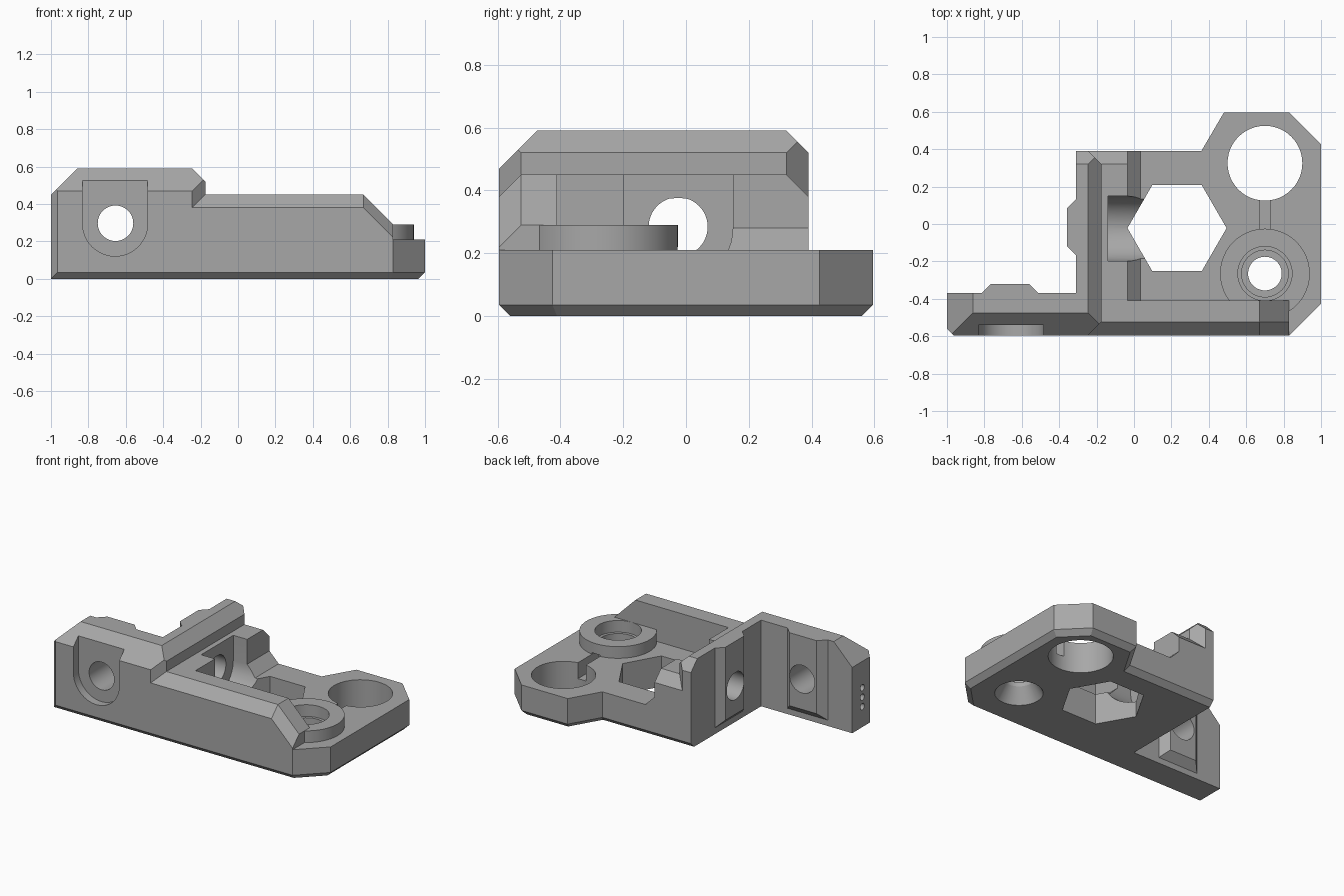
import bpy, bmesh, math
from mathutils import Vector

old = bpy.data.objects.get("Cube")
if old:
    bpy.data.objects.remove(old, do_unlink=True)

grey = bpy.data.materials.new("mid grey plastic")
grey.use_nodes = True
tone = (0.39, 0.39, 0.39, 1)
grey.diffuse_color = tone
grey.node_tree.nodes["Principled BSDF"].inputs["Base Color"].default_value = tone


def finish(name, bm):
    bmesh.ops.recalc_face_normals(bm, faces=bm.faces)
    mesh = bpy.data.meshes.new(name)
    bm.to_mesh(mesh)
    bm.free()
    mesh.materials.append(grey)
    part = bpy.data.objects.new(name, mesh)
    bpy.context.collection.objects.link(part)
    return part


def block(name, x, y, z, chamfers):
    """Box whose edges or corners, named by the faces that meet there, are cut away."""
    bm = bmesh.new()
    bmesh.ops.create_cube(bm, size=1)
    for vert in bm.verts:
        vert.co = [span[0] if c < 0 else span[1] for span, c in zip((x, y, z), vert.co)]
    for faces, size in chamfers.items():
        normal, point = Vector(), Vector()
        for sign, axis in zip(faces[::2], faces[1::2]):
            i = "xyz".index(axis)
            normal[i] = 1 if sign == "+" else -1
            point[i] = (x, y, z)[i][sign == "+"]
        point[i] -= normal[i] * size
        geom = bm.verts[:] + bm.edges[:] + bm.faces[:]
        bmesh.ops.bisect_plane(bm, geom=geom, plane_co=point, plane_no=normal.normalized(),
                               clear_outer=True, dist=1e-5)
        bmesh.ops.holes_fill(bm, edges=[e for e in bm.edges if e.is_boundary])
    return finish(name, bm)


def prism(name, outline, axis, lo, hi, bevel=None):
    """Extrude a 2D outline along an axis, with an optional chamfer around the low end."""
    bm = bmesh.new()
    rings = []
    for level in (lo, hi):
        ring = []
        for point in outline:
            co = list(point)
            co.insert("xyz".index(axis), level)
            ring.append(bm.verts.new(co))
        bm.faces.new(ring)
        rings.append(ring)
    bridge(bm, *rings)
    bmesh.ops.recalc_face_normals(bm, faces=bm.faces)
    if bevel:
        left = min(v.co.x for v in bm.verts)
        edges = [e for e in bm.edges if all(v in rings[0] for v in e.verts)
                 and any(v.co.x > left + bevel for v in e.verts)]
        bmesh.ops.bevel(bm, geom=edges, offset=bevel, segments=1, affect='EDGES')
    return finish(name, bm)


def bridge(bm, a, b):
    for i in range(len(a)):
        bm.faces.new((a[i - 1], a[i], b[i], b[i - 1]))


def circle(u, v, r, n=48, top=math.inf):
    """Points of a circle, optionally flattened at a top height."""
    angles = [math.tau * i / n for i in range(n)]
    return [(u + r * math.cos(a), min(v + r * math.sin(a), top)) for a in angles]


def u_shape(u, v, r, top, n=24):
    angles = [math.pi * (1 + i / n) for i in range(n + 1)]
    arc = [(u + r * math.cos(a), v + r * math.sin(a)) for a in angles]
    return arc + [(u + r, top), (u - r, top)]


def lathe(name, centre, profile):
    """Solid of revolution about a vertical axis."""
    bm = bmesh.new()
    rings = [[bm.verts.new((u, v, z)) for u, v in circle(*centre, r)] for r, z in profile]
    for a, b in zip(rings, rings[1:]):
        bridge(bm, a, b)
    bm.faces.new(rings[0])
    bm.faces.new(rings[-1])
    return finish(name, bm)


def combine(part, operation):
    mod = body.modifiers.new("join", 'BOOLEAN')
    mod.operation, mod.solver, mod.object = operation, 'EXACT', part
    graph = bpy.context.evaluated_depsgraph_get()
    mesh = bpy.data.meshes.new_from_object(body.evaluated_get(graph))
    body.modifiers.clear()
    body.data = mesh
    bpy.data.objects.remove(part, do_unlink=True)


def add(part):
    combine(part, 'UNION')


def cut(part):
    combine(part, 'DIFFERENCE')


# Main dimensions shared by the parts
front, back, left, top = -0.595, 0.39, -0.31, 0.59
plate, low, rail_top = 0.21, 0.1, 0.45
edge = 0.07
rod = (0.7, -0.265)

# Base plate with chamfered underside
outline = [(left, front), (0.83, front), (1, -0.425), (1, 0.425), (0.83, -front),
           (0.48, -front), (0.36, back), (left, back)]
body = prism("motor_bracket", outline, "z", 0, plate, bevel=0.035)

# Tall front wall and the low rail with a sloping end
add(block("front_wall", (-1, -0.175), (front, -0.37), (0, top), {
    "-y+z": 0.12, "-y-z": 0.035, "-x+z": 0.14, "-x-y": 0.035, "+x-y": edge, "+x+z": edge}))
add(block("front_rail", (-0.3, 0.83), (front, -0.41), (low, rail_top), {
    "-y+z": edge, "+x+z": 0.16, "+x-y+z": 0.16 + edge}))

# Cross ridge, the thicker wall under it and its foot
span = (-0.45, back)
add(block("cross_ridge", (left, -0.175), span, (low, top), {
    "+x+z": edge, "+y+z": edge, "+x+y": edge}))
add(block("cross_wall", (left, -0.035), span, (low, rail_top), {"+y+z": edge}))
add(block("wall_foot", (-0.1, 0.035), span, (low, 0.28), {"+x+z": edge}))

# Boss around the rod hole
add(prism("rod_boss", circle(*rod, 0.24), "z", low, 0.29))

# Locating ribs on the two mounting faces
add(block("front_rib", (-0.815, -0.51), (-0.45, -0.32), (0.04, top), {
    "-x+y": 0.05, "+x+y": 0.05, "+y-z": 0.05}))
add(block("cross_rib", (-0.357, -0.25), (-0.165, 0.13), (0.04, top), {
    "-x-y": 0.045, "-x+y": 0.045, "-x-z": 0.05}))

# Hexagonal opening, big hole and the slot between the holes
cut(prism("hex_hole", circle(0.23, -0.022, 0.265, 6), "z", -1, 1))
cut(prism("big_hole", circle(0.7, 0.325, 0.2), "z", -1, 1))
cut(block("slot", (0.67, 0.73), (-0.1, 0.2), (low, 0.22), {}))

# Stepped rod hole, flared underneath
cut(lathe("rod_hole", rod, [(0.155, -0.01), (0.09, low), (0.09, 0.13), (0.125, 0.13),
                            (0.125, plate), (0.145, plate), (0.145, 0.4)]))

# Screw holes with flat tops, and their head recesses
cut(prism("front_screw", circle(-0.655, 0.297, 0.095, top=0.392), "y", -1, 0))
cut(prism("front_recess", u_shape(-0.657, 0.295, 0.174, 0.525), "y", -1, -0.54))
cut(prism("cross_screw", circle(-0.025, 0.284, 0.094, top=0.375), "x", -0.5, 0))
cut(prism("cross_recess", u_shape(-0.025, 0.28, 0.174, 0.46), "x", -0.14, 0.06))

# Three small pin holes in the end face
for i in range(3):
    cut(prism("pin_hole", circle(-0.48, 0.14 + i * 0.065, 0.022, 16), "x", -1.1, -0.86))

bpy.context.view_layer.objects.active = body
body.select_set(True)
bpy.ops.object.shade_smooth_by_angle(angle=math.radians(25))
